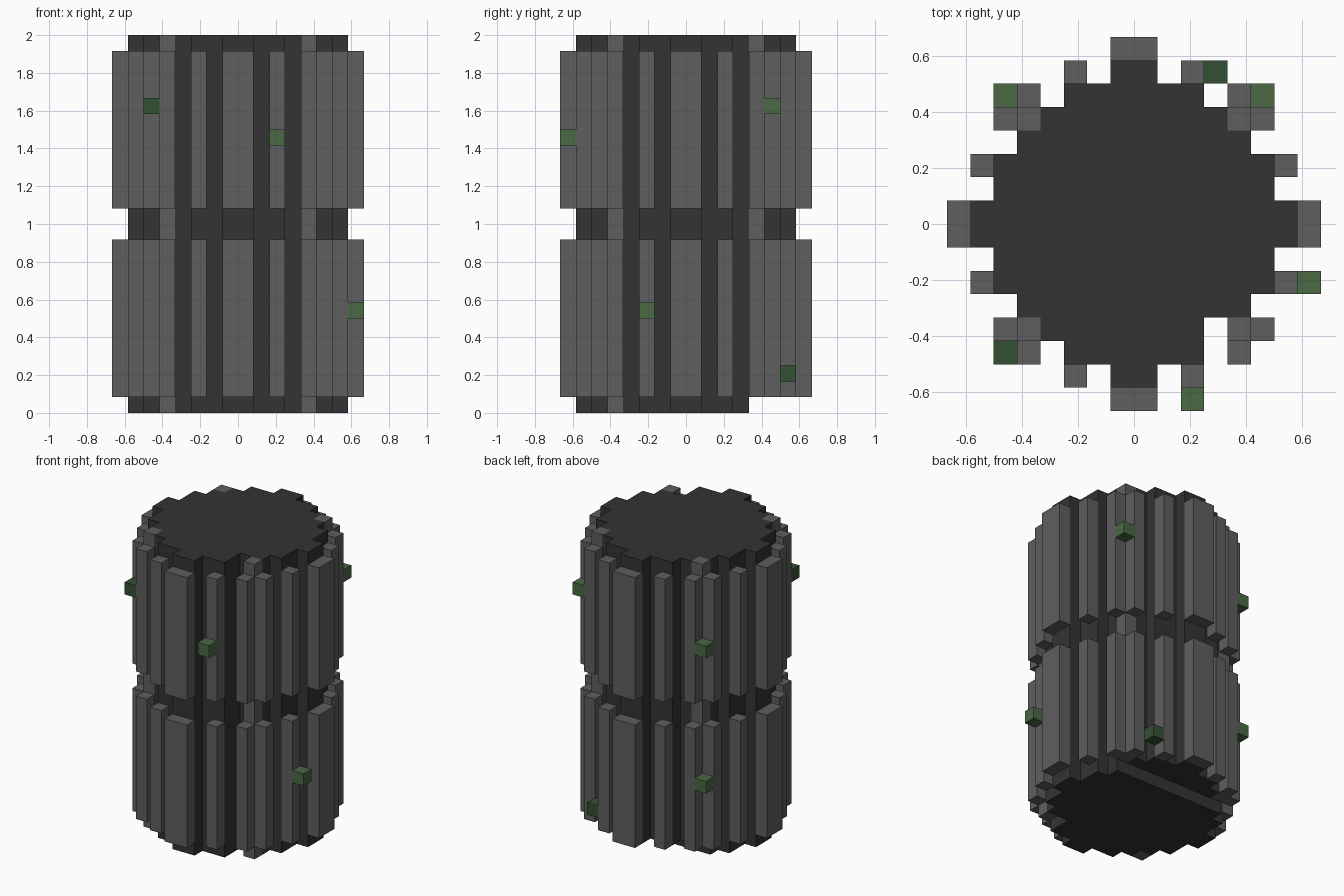
import bpy, bmesh

if "Cube" in bpy.data.objects:
    bpy.data.objects.remove(bpy.data.objects["Cube"], do_unlink=True)

U = 1 / 12  # one block


def material(name, rgb):
    m = bpy.data.materials.new(name)
    m.use_nodes = True
    m.diffuse_color = (*rgb, 1)
    bsdf = m.node_tree.nodes["Principled BSDF"]
    bsdf.inputs["Base Color"].default_value = (*rgb, 1)
    bsdf.inputs["Roughness"].default_value = 0.9
    return m


DARK = material("dark grey", (0.033, 0.033, 0.033))
GREY = material("mid grey", (0.112, 0.112, 0.112))
GREEN = material("moss green", (0.067, 0.144, 0.056))
DEEP = material("deep green", (0.034, 0.08, 0.032))


def prism(name, outline, z0, z1, mat):
    """Extrude an outline, given in blocks, from z0 to z1."""
    bm = bmesh.new()
    face = bm.faces.new([bm.verts.new((x * U, y * U, z0 * U)) for x, y in outline])
    top = bmesh.ops.extrude_face_region(bm, geom=[face])["geom"]
    for v in top:
        if isinstance(v, bmesh.types.BMVert):
            v.co.z = z1 * U
    bmesh.ops.recalc_face_normals(bm, faces=bm.faces)
    me = bpy.data.meshes.new(name)
    bm.to_mesh(me)
    bm.free()
    me.materials.append(mat)
    ob = bpy.data.objects.new(name, me)
    bpy.context.collection.objects.link(ob)
    return ob


def box(name, x0, x1, y0, y1, z0, z1, mat):
    return prism(name, [(x0, y0), (x1, y0), (x1, y1), (x0, y1)], z0, z1, mat)


# Stepped round core, one quadrant mirrored into four
quad = [(7, 1), (6, 1), (6, 3), (5, 3), (5, 4), (4, 4),
        (4, 5), (3, 5), (3, 6), (1, 6), (1, 7)]
notched = [p for p in quad if p != (4, 5)]          # front corner missing a block
notched[notched.index((3, 5))] = (3, 4)
outline = (quad
           + [(-x, y) for x, y in reversed(quad)]
           + [(-x, -y) for x, y in quad]
           + [(x, -y) for x, y in reversed(notched)])
prism("core", outline, 1, 24, DARK)
# Bottom layer stops short at the back
prism("core_foot", [p for p in outline if p[1] <= 4], 0, 1, DARK)

# Full height corner columns
for sx in (-1, 1):
    for sy in (-1, 1):
        name = ("front" if sy < 0 else "back") + ("_left" if sx > 0 else "_right")
        x, y = sorted((4 * sx, 5 * sx)), sorted((4 * sy, 5 * sy))
        box(name + "_column", *x, *y, 0 if sy < 0 else 1, 24, GREY)

# Two tiers of ribs on each of the four sides: (x0, x1, y0, y1)
ribs = [(-1, 1, 7, 8), (2, 3, 6, 7), (-3, -2, 6, 7), (4, 5, 5, 6), (-5, -4, 5, 6)]
for tier, z0 in (("lower", 1), ("upper", 13)):
    for k, side in enumerate(("back", "right", "front", "left")):
        for i, (x0, x1, y0, y1) in enumerate(ribs):
            pts = [(x0, y0), (x1, y0), (x1, y1), (x0, y1)]
            for _ in range(k):
                pts = [(-y, x) for x, y in pts]
            prism(f"{tier}_{side}_rib_{i + 1}", pts, z0, z0 + 10, GREY)

# Small green cubes clinging to the ribs (lowest corner in blocks)
cubes = [(-6, 5, 17, GREEN), (-6, 5, 6, GREEN), (5, 5, 19, GREEN),
         (7, -3, 6, GREEN), (2, -8, 17, GREEN),
         (3, 6, 2, DEEP), (-6, -6, 19, DEEP)]
for i, (x, y, z, mat) in enumerate(cubes):
    box(f"green_cube_{i + 1}", x, x + 1, y, y + 1, z, z + 1, mat)
